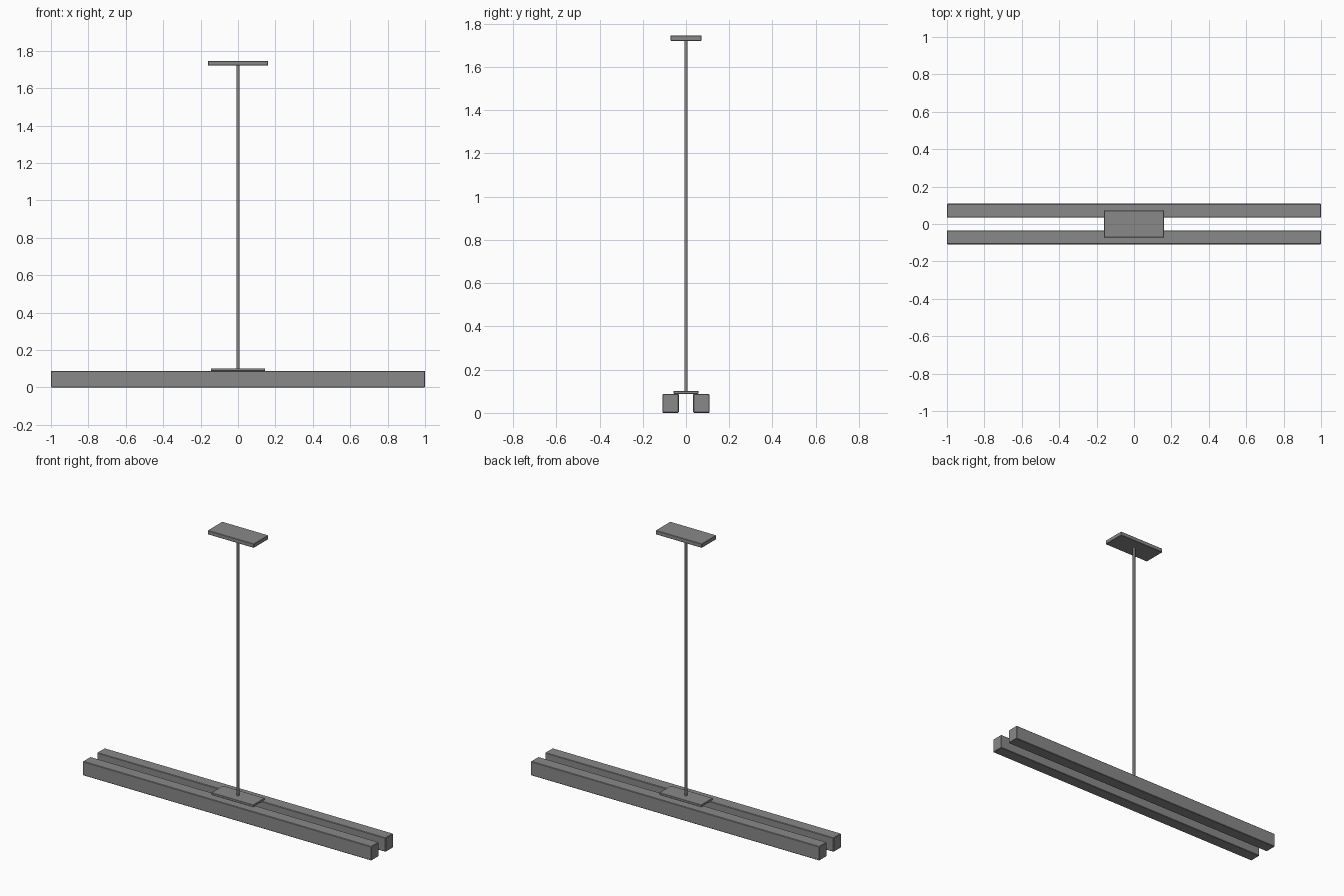
import bpy
import bmesh
from mathutils import Matrix

cube = bpy.data.objects.get("Cube")
if cube:
    bpy.data.objects.remove(cube, do_unlink=True)

grey = bpy.data.materials.new("satin grey")
grey.use_nodes = True
colour = (0.25, 0.25, 0.25, 1)
grey.diffuse_color = colour
grey.node_tree.nodes["Principled BSDF"].inputs["Base Color"].default_value = colour


def finish(name, bm):
    mesh = bpy.data.meshes.new(name)
    bm.to_mesh(mesh)
    bm.free()
    mesh.materials.append(grey)
    obj = bpy.data.objects.new(name, mesh)
    bpy.context.collection.objects.link(obj)
    return obj


def box(name, size, centre, bevel):
    bm = bmesh.new()
    bmesh.ops.create_cube(bm, size=1, matrix=Matrix.Translation(centre) @ Matrix.Diagonal((*size, 1)))
    obj = finish(name, bm)
    mod = obj.modifiers.new("edge chamfer", "BEVEL")
    mod.width = bevel
    mod.segments = 1
    return obj


# Twin lamp bars
for name, side in (("front_lamp_bar", -1), ("back_lamp_bar", 1)):
    box(name, (2, 0.075, 0.088), (0, side * 0.071, 0.044), 0.003)

# Bridge plate across the bars and ceiling plate
box("bridge_plate", (0.29, 0.114, 0.013), (0, 0, 0.0945), 0.001)
box("ceiling_plate", (0.32, 0.144, 0.025), (0, 0, 1.733), 0.002)

# Suspension rod
bm = bmesh.new()
bottom, top = 0.095, 1.725
bmesh.ops.create_cone(bm, cap_ends=True, segments=16, radius1=0.0075, radius2=0.0075,
                      depth=top - bottom, matrix=Matrix.Translation((0, 0, (bottom + top) / 2)))
for face in bm.faces:
    face.smooth = len(face.verts) == 4
for edge in bm.edges:
    edge.smooth = all(face.smooth for face in edge.link_faces)
finish("suspension_rod", bm)
